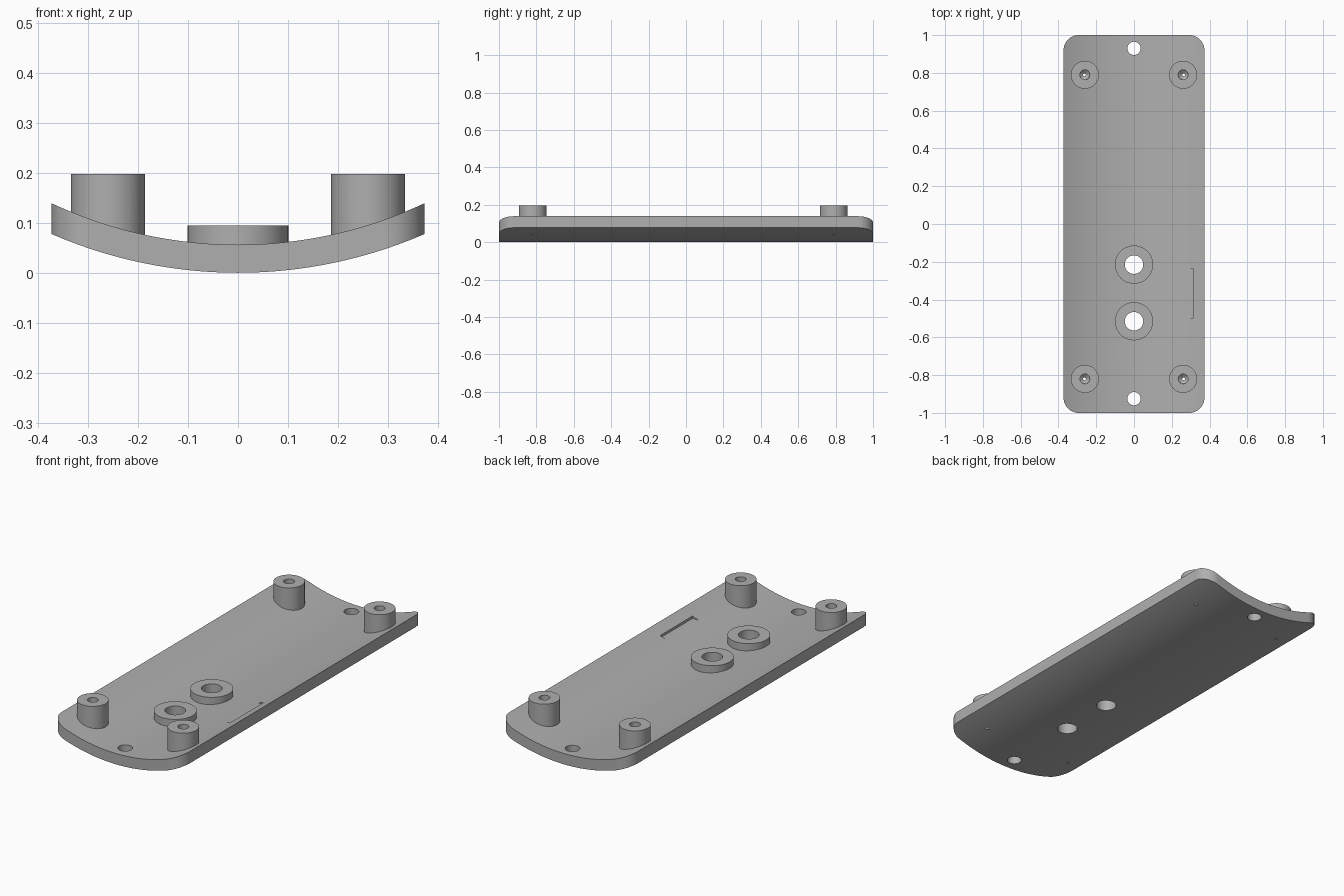
import bpy, bmesh, math

if "Cube" in bpy.data.objects:
    bpy.data.objects.remove(bpy.data.objects["Cube"])

HALF_W, CORNER = 0.373, 0.08
CENTRE_Z, R_OUT, R_IN = 0.935, 0.935, 0.879    # axis height and radii of the curved plate

grey = bpy.data.materials.new("grey plastic")
grey.diffuse_color = (0.43, 0.43, 0.43, 1)
grey.use_nodes = True
grey.node_tree.nodes["Principled BSDF"].inputs["Base Color"].default_value = grey.diffuse_color


def new_object(name, bm):
    bmesh.ops.recalc_face_normals(bm, faces=bm.faces)
    mesh = bpy.data.meshes.new(name)
    bm.to_mesh(mesh)
    bm.free()
    mesh.materials.append(grey)
    obj = bpy.data.objects.new(name, mesh)
    bpy.context.collection.objects.link(obj)
    return obj


def prism(name, points, offset):
    """Extrude a closed outline along an offset vector."""
    bm = bmesh.new()
    face = bm.faces.new([bm.verts.new(p) for p in points])
    ext = bmesh.ops.extrude_face_region(bm, geom=[face])
    moved = [v for v in ext["geom"] if isinstance(v, bmesh.types.BMVert)]
    bmesh.ops.translate(bm, verts=moved, vec=offset)
    return new_object(name, bm)


def cylinder(name, x, y, z0, z1, r, r0=None, seg=48):
    bm = bmesh.new()
    bmesh.ops.create_cone(bm, cap_ends=True, segments=seg, depth=z1 - z0,
                          radius1=r if r0 is None else r0, radius2=r)
    bmesh.ops.translate(bm, verts=bm.verts, vec=(x, y, (z0 + z1) / 2))
    return new_object(name, bm)


def combine(target, other, operation):
    mod = target.modifiers.new(operation, 'BOOLEAN')
    mod.operation, mod.object, mod.solver = operation, other, 'EXACT'
    bpy.context.view_layer.objects.active = target
    bpy.ops.object.modifier_apply(modifier=mod.name)
    bpy.data.objects.remove(other)


# curved plate: arc section run along y
def arc(radius, n=48):
    a = math.asin(0.42 / radius)
    return [(radius * math.sin(t), -1.1, CENTRE_Z - radius * math.cos(t))
            for t in (-a + 2 * a * i / n for i in range(n + 1))]


plate = prism("mounting_plate", arc(R_OUT) + arc(R_IN)[::-1], (0, 2.2, 0))

# rounded outline of the plate
outline = []
for q, (sx, sy) in enumerate([(1, 1), (-1, 1), (-1, -1), (1, -1)]):
    for i in range(13):
        t = (q + i / 12) * math.pi / 2
        outline.append((sx * (HALF_W - CORNER) + CORNER * math.cos(t),
                        sy * (1 - CORNER) + CORNER * math.sin(t), -0.1))
combine(plate, prism("outline", outline, (0, 0, 0.5)), 'INTERSECT')

# shallow flat-bottomed pocket on one side
pocket = [(0.2, -0.5, 0.101), (0.313, -0.5, 0.101),
          (0.313, -0.235, 0.101), (0.2, -0.235, 0.101)]
combine(plate, prism("pocket", pocket, (0, 0, 0.15)), 'DIFFERENCE')

# corner bosses with blind pilot holes ending in a cone
for x in (-0.26, 0.26):
    for y in (-0.82, 0.79):
        combine(plate, cylinder("boss", x, y, 0.07, 0.197, 0.074), 'UNION')
        combine(plate, cylinder("pilot_hole", x, y, 0.052, 0.3, 0.026, seg=32), 'DIFFERENCE')
        combine(plate, cylinder("pilot_tip", x, y, 0.034, 0.0525, 0.026, 0.003, 32), 'DIFFERENCE')

# raised rings with through holes
for y in (-0.215, -0.515):
    combine(plate, cylinder("ring", 0, y, 0.03, 0.095, 0.101), 'UNION')
    combine(plate, cylinder("ring_hole", 0, y, -0.1, 0.3, 0.049), 'DIFFERENCE')

# screw holes at both ends
for y in (-0.925, 0.93):
    combine(plate, cylinder("end_hole", 0, y, -0.1, 0.3, 0.035), 'DIFFERENCE')

plate.data.materials.clear()
plate.data.materials.append(grey)
for p in plate.data.polygons:
    p.material_index = 0
bpy.ops.object.select_all(action='DESELECT')
plate.select_set(True)
bpy.context.view_layer.objects.active = plate
bpy.ops.object.shade_smooth_by_angle(angle=math.radians(30))
